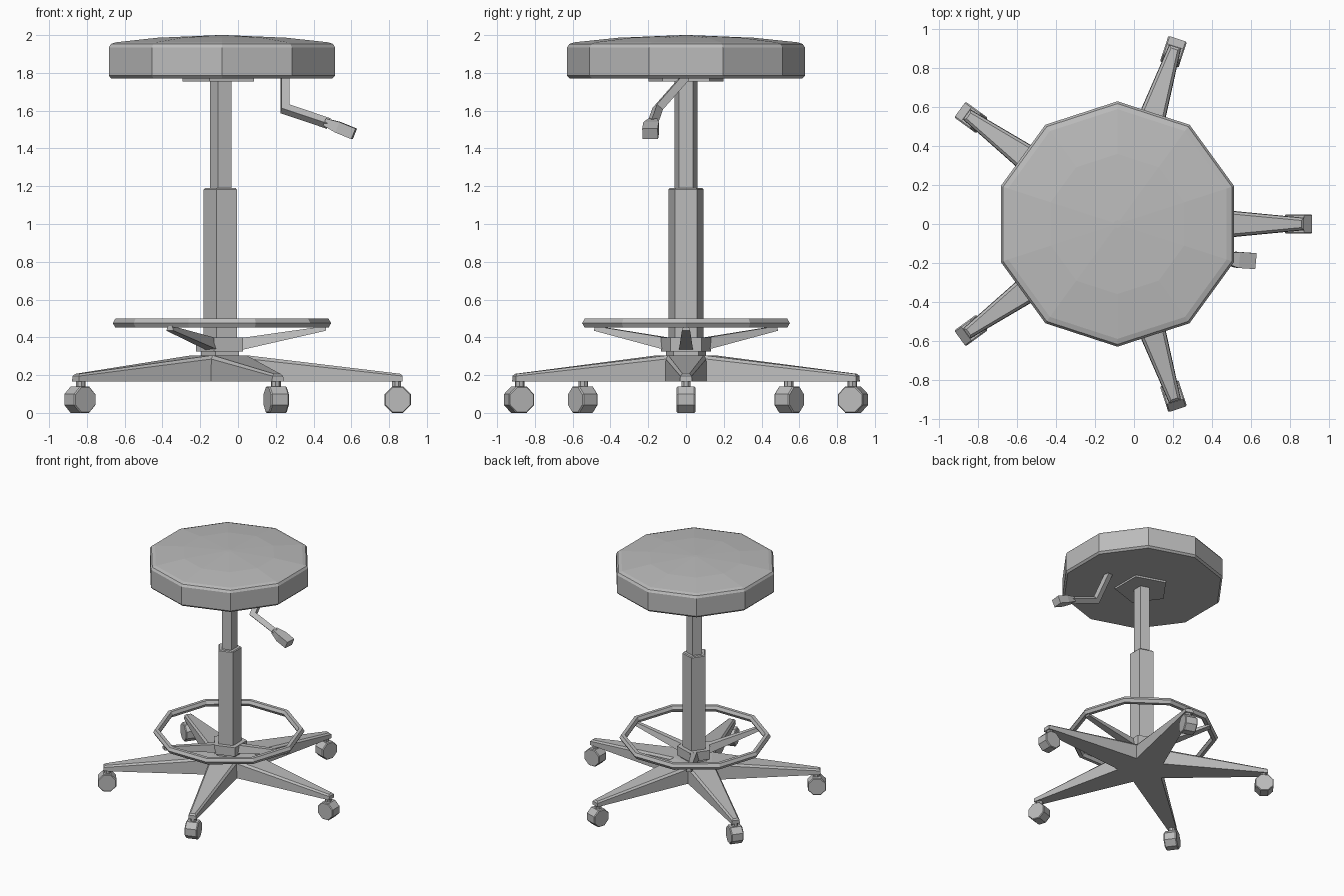
import bpy, bmesh
from math import sin, cos, pi, radians
from mathutils import Vector, Matrix

cube = bpy.data.objects.get("Cube")
if cube:
    bpy.data.objects.remove(cube, do_unlink=True)

grey = bpy.data.materials.new("plain grey")
grey.use_nodes = True
colour = (0.5, 0.5, 0.5, 1)
grey.diffuse_color = colour
grey.node_tree.nodes["Principled BSDF"].inputs["Base Color"].default_value = colour

AXIS = Vector((-0.085, 0, 0))  # the column axis


def finish(name, bm):
    bmesh.ops.recalc_face_normals(bm, faces=bm.faces)
    mesh = bpy.data.meshes.new(name)
    bm.to_mesh(mesh)
    bm.free()
    mesh.materials.append(grey)
    obj = bpy.data.objects.new(name, mesh)
    bpy.context.collection.objects.link(obj)
    return obj


def skin(name, rings, closed=False):
    """Join rings of points with quads; cap the ends unless closed."""
    bm = bmesh.new()
    loops = [[bm.verts.new(p) for p in ring] for ring in rings]
    n = len(loops[0])
    pairs = list(zip(loops, loops[1:]))
    if closed:
        pairs.append((loops[-1], loops[0]))
    else:
        bm.faces.new(loops[0])
        bm.faces.new(loops[-1])
    for a, b in pairs:
        for i in range(n):
            j = (i + 1) % n
            bm.faces.new((a[i], a[j], b[j], b[i]))
    return finish(name, bm)


def polar(r, angle, z):
    return AXIS + Vector((r * cos(angle), r * sin(angle), z))


def turned(name, profile, sides, start):
    """Polygonal solid of revolution from (radius, height) pairs."""
    angles = [start + 2 * pi * i / sides for i in range(sides)]
    return skin(name, [[polar(r, a, z) for a in angles] for r, z in profile])


def section(centre, u, v):
    c = Vector(centre)
    return [c + u + v, c - u + v, c - u - v, c + u - v]


# Seat cushion with rounded rim and shallow dome
turned("seat", [(0.615, 1.77), (0.63, 1.785), (0.63, 1.935), (0.618, 1.953),
                (0.59, 1.962), (0.36, 1.986), (0.02, 2.0)], 10, pi / 2)

# Mounting plate, gas column and collars, all five-sided
turned("seat_plate", [(0.21, 1.755), (0.21, 1.775)], 5, pi)
turned("upper_column", [(0.064, 1.15), (0.064, 1.76)], 5, pi)
turned("lower_column", [(0.097, 0.3), (0.097, 1.183), (0.09, 1.19)], 5, pi)
turned("base_collar", [(0.112, 0.29), (0.112, 0.33)], 5, pi)
turned("foot_ring_hub", [(0.138, 0.325), (0.138, 0.4)], 5, pi)

# Foot ring: hexagonal tube bent into a decagon
tube = [i * pi / 3 for i in range(6)]
skin("foot_ring", [[polar(0.55 + 0.028 * cos(t), i * pi / 5, 0.475 + 0.028 * sin(t))
                    for t in tube] for i in range(10)], closed=True)

# Three tapered spokes carrying the foot ring
for k in range(3):
    turn = Matrix.Rotation(k * 2 * pi / 3, 3, 'Z')
    rings = []
    for r, bottom, top, half in ((0.09, 0.33, 0.395, 0.038), (0.55, 0.435, 0.46, 0.022)):
        corners = ((half, bottom), (-half, bottom), (-half * 0.6, top), (half * 0.6, top))
        rings.append([AXIS + turn @ Vector((r, y, z)) for y, z in corners])
    skin("foot_ring_spoke", rings)


# Five-legged star base: valley, then two tip corners per leg, on three levels
def star_ring(bm, valley, tip, half, z_valley, z_tip):
    ring = []
    for k in range(5):
        a = k * 2 * pi / 5
        turn = Matrix.Rotation(a, 3, 'Z')
        ring.append(bm.verts.new(polar(valley, a - pi / 5, z_valley)))
        for side in (-1, 1):
            ring.append(bm.verts.new(AXIS + turn @ Vector((tip, side * half, z_tip))))
    return ring


bm = bmesh.new()
levels = [star_ring(bm, 0.187, 0.957, 0.032, 0.165, 0.165),
          star_ring(bm, 0.182, 0.957, 0.03, 0.285, 0.195),
          star_ring(bm, 0.16, 0.945, 0.018, 0.305, 0.207)]
for a, b in zip(levels, levels[1:]):
    for i in range(15):
        j = (i + 1) % 15
        bm.faces.new((a[i], a[j], b[j], b[i]))
for ring in (levels[0], levels[2]):
    bm.faces.new(ring[::3])
    for i in range(0, 15, 3):
        bm.faces.new((ring[i], ring[i + 1], ring[i + 2], ring[(i + 3) % 15]))
finish("star_base", bm)

# Casters: eight-sided wheel and a short stem under each leg tip
for k in range(5):
    turn = Matrix.Rotation(k * 2 * pi / 5, 3, 'Z')
    angles = [pi / 8 + i * pi / 4 for i in range(8)]

    def wheel_ring(y, r):
        return [AXIS + turn @ Vector((0.93 + r * cos(a), y, 0.07 + r * sin(a)))
                for a in angles]

    skin("caster_wheel", [wheel_ring(-0.05, 0.07), wheel_ring(-0.043, 0.0757),
                          wheel_ring(0.043, 0.0757), wheel_ring(0.05, 0.07)])
    skin("caster_stem", [[AXIS + turn @ Vector((0.925 + 0.026 * cos(a), 0.026 * sin(a), z))
                          for a in angles] for z in (0.12, 0.17)])

# Height lever: mitred rod, then a wider grip
path = [Vector(p) for p in ((0.248, 0.0, 1.78), (0.248, -0.15, 1.61), (0.48, -0.177, 1.532))]
d1 = (path[1] - path[0]).normalized()
d2 = (path[2] - path[1]).normalized()
v = d1.cross(d2).normalized()
mid = (d1 + d2).normalized()
skin("lever_rod", [
    section(p, v.cross(t) * 0.021 * stretch, v * 0.021)
    for p, t, stretch in zip(path, (d1, mid, d2), (1, 1 / mid.dot(d1), 1))])

grip = Vector((0.16, -0.017, -0.067)).normalized()
across = Vector((0.1, 1, 0)).normalized()
thick = across.cross(grip).normalized()
skin("lever_grip", [section(p, thick * t, across * w) for p, t, w in (
    ((0.46, -0.175, 1.54), 0.02, 0.024),
    ((0.53, -0.184, 1.512), 0.03, 0.041),
    ((0.615, -0.19, 1.477), 0.03, 0.041))])
